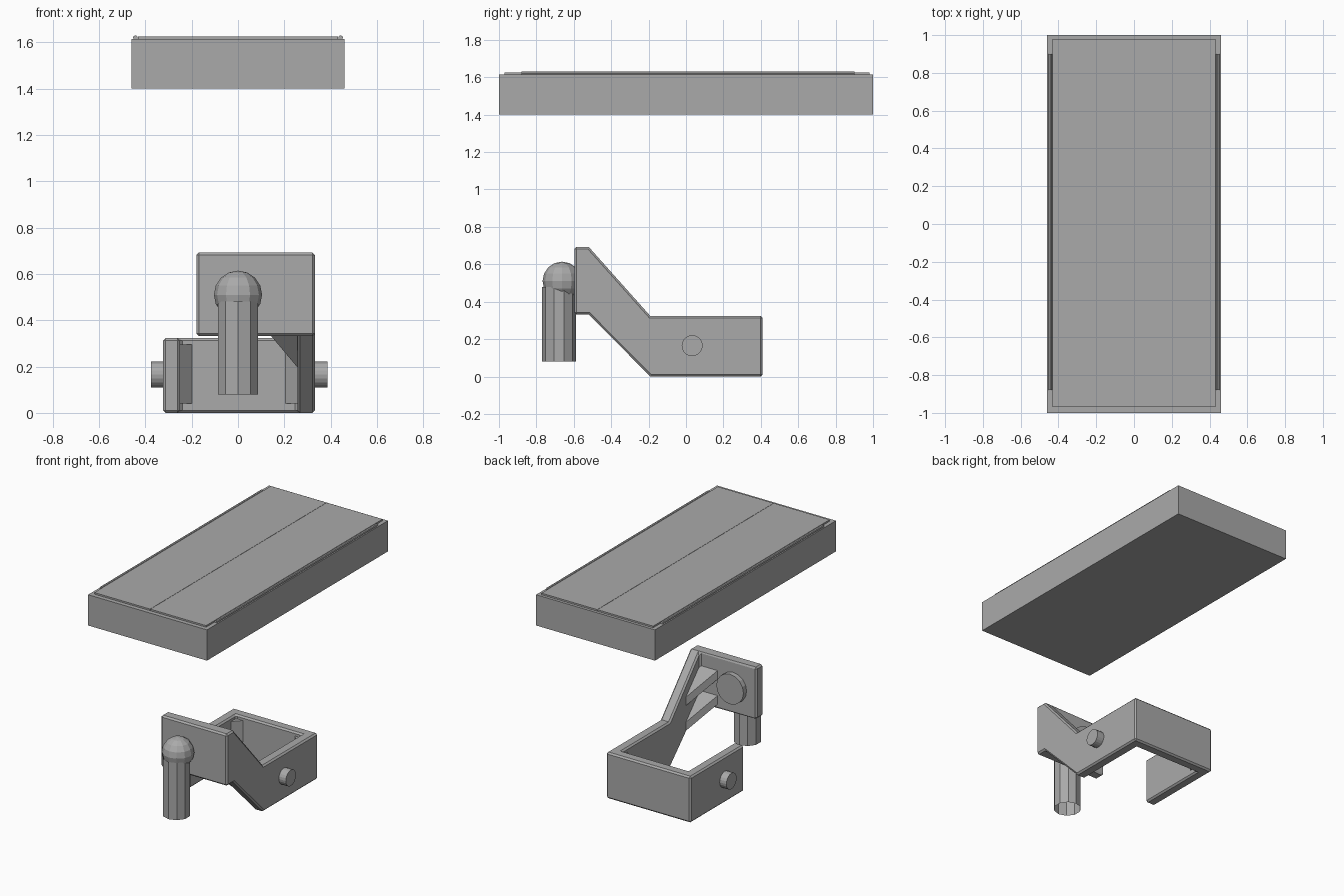
import bpy, bmesh, math
from mathutils import Matrix

if "Cube" in bpy.data.objects:
    bpy.data.objects.remove(bpy.data.objects["Cube"])

grey = bpy.data.materials.new("mid_grey")
grey.diffuse_color = (0.4, 0.4, 0.4, 1)
grey.use_nodes = True
grey.node_tree.nodes["Principled BSDF"].inputs["Base Color"].default_value = grey.diffuse_color


def finish(name, bm):
    bmesh.ops.recalc_face_normals(bm, faces=bm.faces)
    me = bpy.data.meshes.new(name)
    bm.to_mesh(me)
    bm.free()
    ob = bpy.data.objects.new(name, me)
    bpy.context.collection.objects.link(ob)
    me.materials.append(grey)
    return ob


def box(name, x, y, z):
    bm = bmesh.new()
    bmesh.ops.create_cube(bm, size=1)
    for v in bm.verts:
        v.co = [lo + (c + 0.5) * (hi - lo) for c, (lo, hi) in zip(v.co, (x, y, z))]
    return finish(name, bm)


def prism(name, points, offset):
    """Extrude a polygon of 3D points along an offset."""
    bm = bmesh.new()
    face = bm.faces.new([bm.verts.new(p) for p in points])
    ext = bmesh.ops.extrude_face_region(bm, geom=[face])
    new = [g for g in ext["geom"] if isinstance(g, bmesh.types.BMVert)]
    bmesh.ops.translate(bm, verts=new, vec=offset)
    if not any(f.is_valid and set(f.verts) == set(face.verts) for f in bm.faces):
        bm.faces.new(face.verts)
    return finish(name, bm)


def rod(name, centre, radius, length, axis, sides, caps=True, turn=0):
    rot = {"x": Matrix.Rotation(math.pi / 2, 4, "Y"),
           "y": Matrix.Rotation(math.pi / 2, 4, "X"),
           "z": Matrix.Identity(4)}[axis]
    bm = bmesh.new()
    bmesh.ops.create_cone(bm, cap_ends=caps, segments=sides, radius1=radius,
                          radius2=radius, depth=length,
                          matrix=Matrix.Translation(centre) @ rot @ Matrix.Rotation(turn, 4, "Z"))
    return finish(name, bm)


# Floating slab with two thin top panels and side rails
box("slab", (-0.46, 0.46), (-1, 1), (1.40, 1.615))
for side, s in (("left", -1), ("right", 1)):
    box(side + "_panel", sorted((s * 0.001, s * 0.432)), (-0.97, 0.98), (1.61, 1.626))
    rod(side + "_rail", (s * 0.443, 0.01, 1.62), 0.010, 1.78, "y", 8)

# Bracket: side profile extruded across, then hollowed into a frame, arm and plate
profile = [(-0.597, 0.693), (-0.52, 0.693), (-0.19, 0.323), (0.41, 0.323),
           (0.41, 0.0), (-0.19, 0.0), (-0.52, 0.331), (-0.597, 0.331)]
bracket = prism("bracket", [(-0.323, y, z) for y, z in profile], (0.655, 0, 0))
cutters = [box("hollow_cutter", (-0.25, 0.257), (-0.52, 0.335), (-1, 2)),
           box("left_front_cutter", (-1, -0.18), (-1, -0.18), (-1, 2))]
for cutter in cutters:
    cutter.hide_render = True
    cutter.hide_viewport = True
    mod = bracket.modifiers.new("cut", "BOOLEAN")
    mod.operation = "DIFFERENCE"
    mod.solver = "EXACT"
    mod.object = cutter
bev = bracket.modifiers.new("edge_bevel", "BEVEL")
bev.width = 0.011
bev.segments = 1
bev.limit_method = "ANGLE"
bev.angle_limit = math.radians(50)

# Diagonal gussets in the two rear inside corners
for side, x, s in (("left", -0.255, 1), ("right", 0.262, -1)):
    prism(side + "_corner_gusset",
          [(x, 0.34, 0.04), (x + s * 0.062, 0.34, 0.04), (x, 0.275, 0.04)], (0, 0, 0.255))

# Sloped triangular ribs joining the arm to the front plate
for name, z in (("upper_rib", 0.60), ("lower_rib", 0.425)):
    prism(name, [(0.262, -0.525, z), (0.115, -0.525, z), (0.262, -0.36, z - 0.175)],
          (0, 0, -0.06))

# Side pegs
rod("left_peg", (-0.345, 0.033, 0.165), 0.056, 0.06, "x", 20)
rod("right_peg", (0.356, 0.033, 0.165), 0.056, 0.06, "x", 20)

# Handle: ball, hanging open tube and the disc behind the plate
bm = bmesh.new()
bmesh.ops.create_uvsphere(bm, u_segments=12, v_segments=8, radius=0.104,
                          matrix=Matrix.Translation((0, -0.663, 0.51)))
finish("ball", bm)
rod("tube", (0, -0.679, 0.28), 0.090, 0.40, "z", 10, caps=False)
rod("rear_disc", (0, -0.51, 0.51), 0.105, 0.05, "y", 16)
